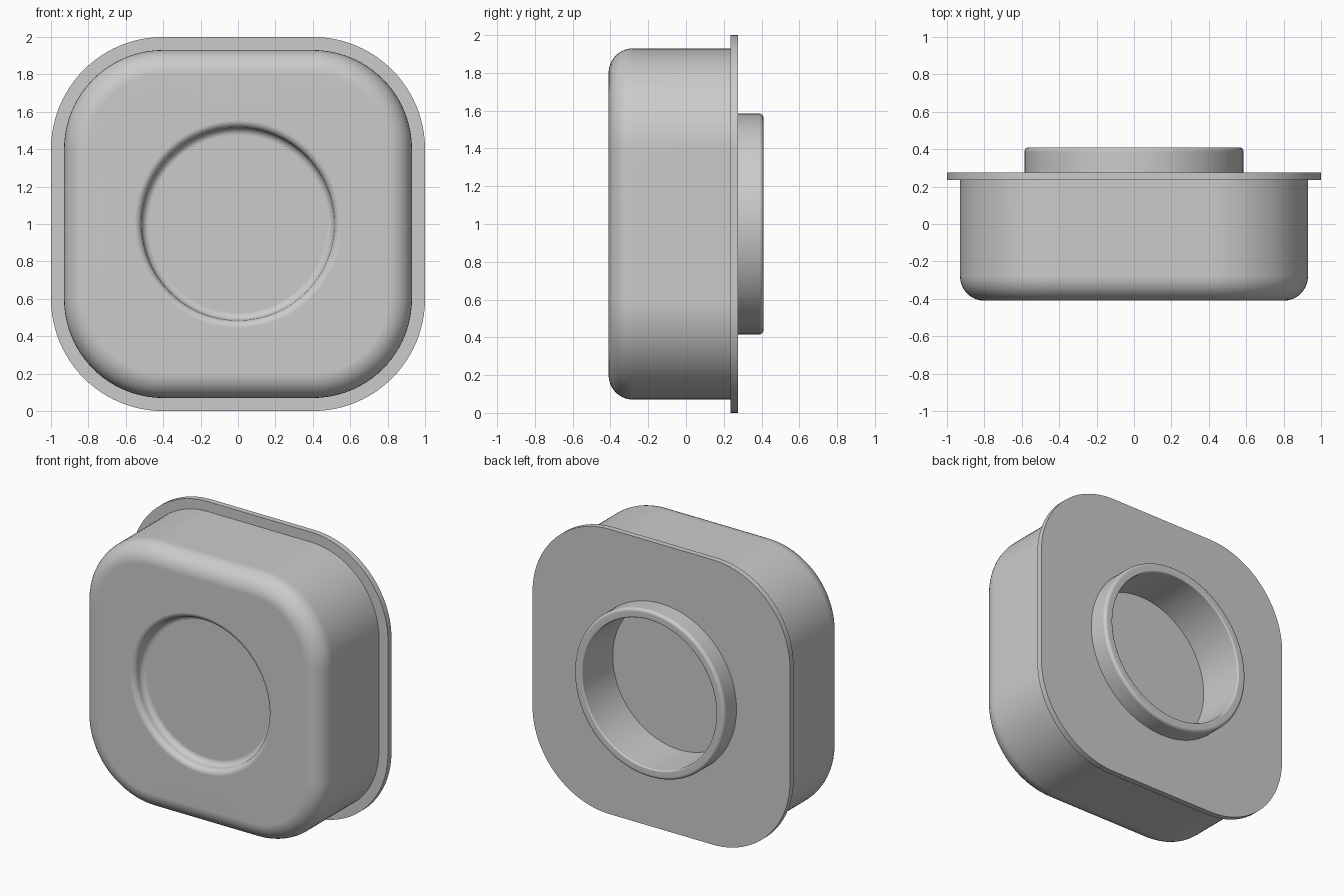
import bpy, bmesh
from math import sin, cos, pi, radians

if "Cube" in bpy.data.objects:
    bpy.data.objects.remove(bpy.data.objects["Cube"])

K = 24                 # segments per rounded corner
N = 4 * (K + 1)        # points in every loop


def square(half, radius, y):
    """Rounded square loop, counter-clockwise seen from the front."""
    c = half - radius
    pts = []
    for q, (sx, sz) in enumerate([(1, 1), (-1, 1), (-1, -1), (1, -1)]):
        for i in range(K + 1):
            a = (q + i / K) * pi / 2
            pts.append((sx * c + radius * cos(a), y, 1 + sz * c + radius * sin(a)))
    return pts


def circle(r, y):
    """Circle loop with the same point count as the square."""
    return [(r * cos(2 * pi * (j + 0.5) / N), y, 1 + r * sin(2 * pi * (j + 0.5) / N))
            for j in range(N)]


def arc(cu, cy, r, a0, a1, n):
    """Points (u, y) of a profile arc, angles in degrees."""
    return [(cu + r * cos(radians(a0 + (a1 - a0) * i / n)),
             cy + r * sin(radians(a0 + (a1 - a0) * i / n))) for i in range(n + 1)]


def loft(name, loops, cap_start=False, cap_end=False):
    bm = bmesh.new()
    rings = [[bm.verts.new(p) for p in loop] for loop in loops]
    for a, b in zip(rings, rings[1:]):
        for i in range(N):
            j = (i + 1) % N
            bm.faces.new((a[i], b[i], b[j], a[j]))
    if cap_start:
        bm.faces.new(rings[0])
    if cap_end:
        bm.faces.new(rings[-1][::-1])
    mesh = bpy.data.meshes.new(name)
    bm.to_mesh(mesh)
    bm.free()
    ob = bpy.data.objects.new(name, mesh)
    bpy.context.collection.objects.link(ob)
    bpy.ops.object.select_all(action='DESELECT')
    ob.select_set(True)
    bpy.context.view_layer.objects.active = ob
    bpy.ops.object.shade_smooth_by_angle(angle=radians(35))
    wn = ob.modifiers.new("clean_normals", 'WEIGHTED_NORMAL')
    wn.keep_sharp = True
    return ob


FRONT, STEP, BACK, TIP = -0.41, 0.235, 0.275, 0.41
HALF, CORNER, FILLET = 0.93, 0.53, 0.13

# Housing: front dish, flat face, rounded front edge, side wall
d = 0.04
dish = arc(0.475, FRONT + d, d, 90, 0, 8) + arc(0.555, FRONT + d, d, 180, 270, 8)[1:]
edge = arc(HALF - FILLET, FRONT + FILLET, FILLET, -90, 0, 10)
loft("housing",
     [circle(u, y) for u, y in dish]
     + [square(u, CORNER - (HALF - u), y) for u, y in edge]
     + [square(HALF, CORNER, STEP)], cap_start=True)

# Flange plate with a round opening for the collar
loft("flange", [square(HALF, CORNER, STEP), square(1, 0.6, STEP),
                square(1, 0.6, BACK), circle(0.585, BACK)])

# Rear collar with softened rim and deep flat-bottomed pocket
R_OUT, R_IN, B = 0.585, 0.52, 0.022
rim = arc(R_OUT - B, TIP - B, B, 0, 90, 6) + arc(R_IN + 0.01, TIP - 0.01, 0.01, 90, 180, 4)
loft("rear_collar",
     [circle(R_OUT, BACK)] + [circle(u, y) for u, y in rim] + [circle(R_IN, 0.07)],
     cap_end=True)
